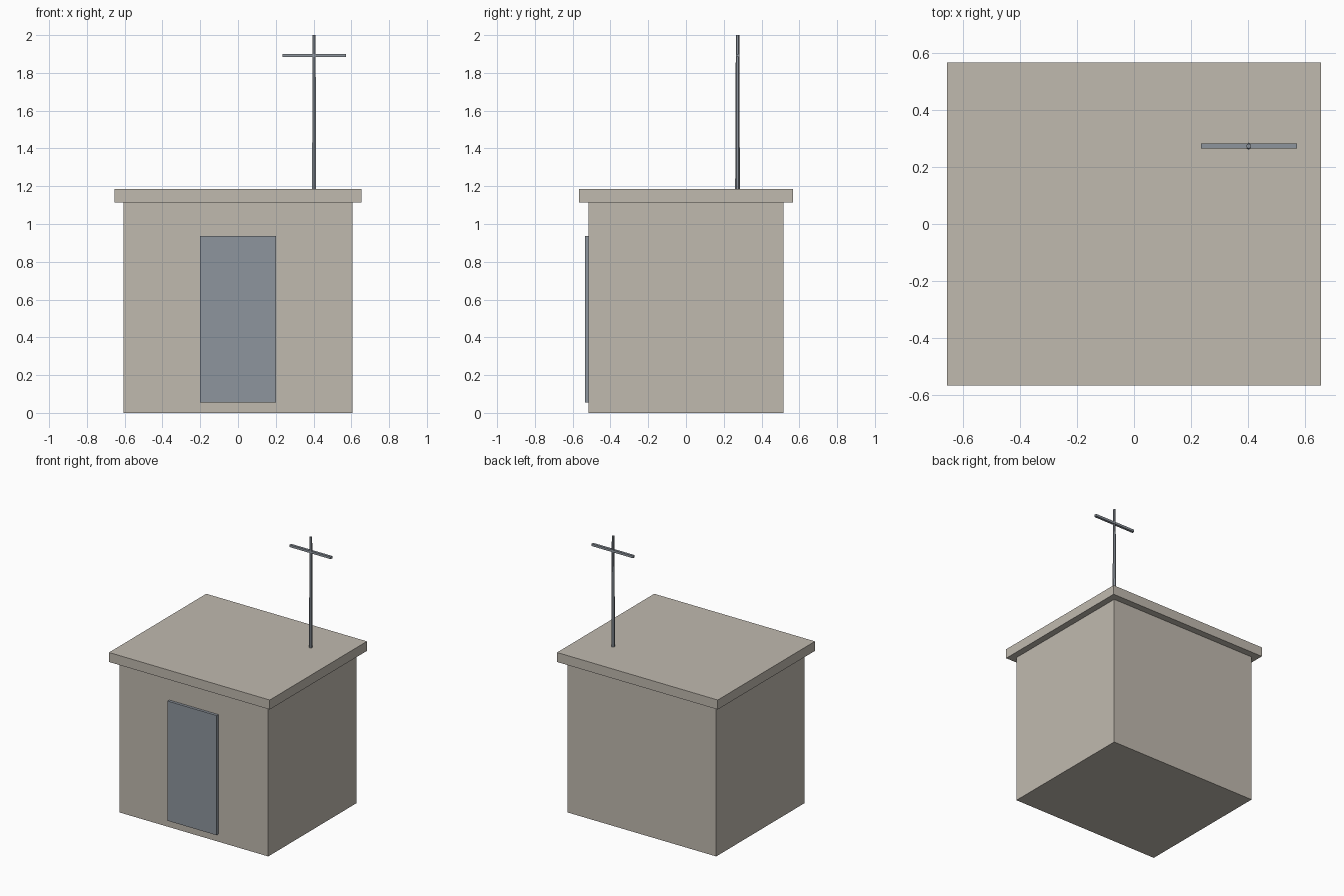
import bpy
import math

cube = bpy.data.objects.get("Cube")
if cube:
    bpy.data.objects.remove(cube, do_unlink=True)


def make_material(name, rgb):
    mat = bpy.data.materials.new(name)
    mat.use_nodes = True
    color = (*rgb, 1.0)
    mat.diffuse_color = color
    mat.node_tree.nodes["Principled BSDF"].inputs["Base Color"].default_value = color
    return mat


def add_box(name, low, high, mat):
    center = [(a + b) / 2 for a, b in zip(low, high)]
    bpy.ops.mesh.primitive_cube_add(size=1, location=center)
    obj = bpy.context.object
    obj.name = name
    obj.scale = [b - a for a, b in zip(low, high)]
    bpy.ops.object.transform_apply(location=False, rotation=False, scale=True)
    obj.data.materials.append(mat)
    return obj


concrete = make_material("warm concrete", (0.53, 0.49, 0.43))
metal = make_material("blue grey metal", (0.27, 0.30, 0.34))

ROOF_TOP = 1.185
MAST_X, MAST_Y = 0.403, 0.273

# Hut body, overhanging roof slab and door
add_box("hut_body", (-0.607, -0.515, 0), (0.607, 0.515, 1.115), concrete)
add_box("roof_slab", (-0.655, -0.566, 1.115), (0.655, 0.566, ROOF_TOP), concrete)
add_box("door", (-0.2, -0.535, 0.055), (0.2, -0.51, 0.937), metal)

# Tapered antenna mast on the roof
bpy.ops.mesh.primitive_cone_add(
    vertices=6, radius1=0.0125, radius2=0.009, depth=2 - ROOF_TOP,
    location=(MAST_X, MAST_Y, (2 + ROOF_TOP) / 2))
mast = bpy.context.object
mast.name = "antenna_mast"
mast.data.materials.append(metal)

# Antenna crossbar
add_box("antenna_crossbar", (MAST_X - 0.168, MAST_Y - 0.009, 1.883),
        (MAST_X + 0.168, MAST_Y + 0.009, 1.9), metal)
